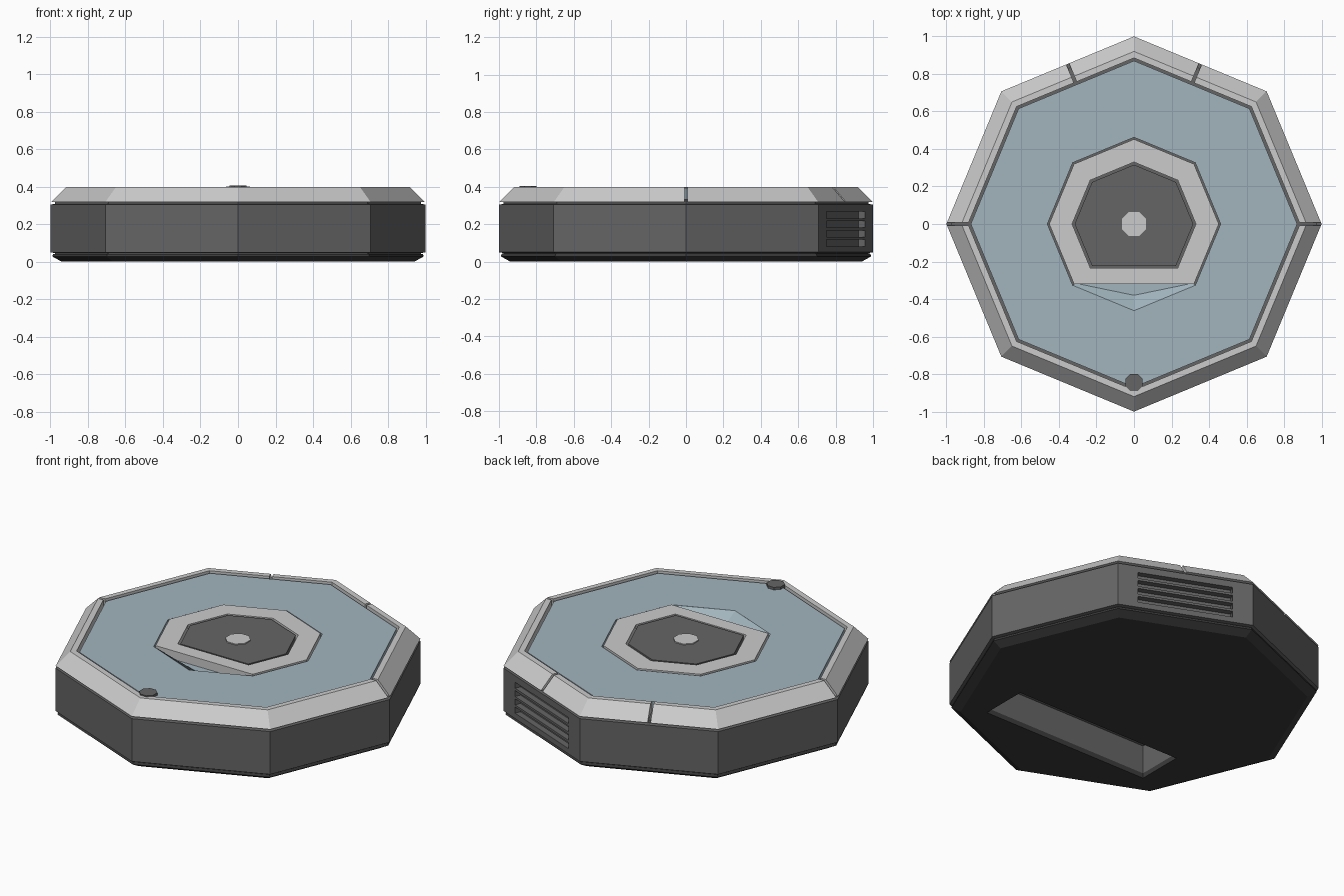
import bpy, bmesh
from math import sin, cos, pi
from mathutils import Vector

if "Cube" in bpy.data.objects:
    bpy.data.objects.remove(bpy.data.objects["Cube"])

OCT = [-pi / 2 + i * pi / 4 for i in range(8)]   # corner 0 points to the front
HEPT = OCT[1:]                                   # octagon with the front corner cut off
TURNED = [a + pi / 8 for a in OCT]


def material(name, r, g, b):
    m = bpy.data.materials.new(name)
    m.diffuse_color = (r, g, b, 1)
    m.use_nodes = True
    m.node_tree.nodes["Principled BSDF"].inputs["Base Color"].default_value = m.diffuse_color
    return m


DARK = material("dark_grey", 0.13, 0.13, 0.13)
BLACK = material("base_black", 0.045, 0.045, 0.045)
BLUE = material("blue_grey", 0.36, 0.46, 0.51)


def finish(name, bm, mat=None):
    bmesh.ops.recalc_face_normals(bm, faces=bm.faces)
    me = bpy.data.meshes.new(name)
    bm.to_mesh(me)
    bm.free()
    ob = bpy.data.objects.new(name, me)
    bpy.context.collection.objects.link(ob)
    if mat:
        me.materials.append(mat)
    return ob


def lathe(name, profile, mat=None, angles=OCT, ring=False, centre=(0, 0)):
    """Sweep (radius, z) points round the corner angles; capped solid or closed ring."""
    bm = bmesh.new()
    n = len(angles)
    loops = [[bm.verts.new((centre[0] + r * cos(a), centre[1] + r * sin(a), z))
              for a in angles] for r, z in profile]
    pairs = list(zip(loops, loops[1:]))
    if ring:
        pairs.append((loops[-1], loops[0]))
    else:
        bm.faces.new(loops[0])
        bm.faces.new(loops[-1])
    for lo, hi in pairs:
        for i in range(n):
            j = (i + 1) % n
            bm.faces.new((lo[i], lo[j], hi[j], hi[i]))
    return finish(name, bm, mat)


def cutter(loc, size, angle=0.0):
    bm = bmesh.new()
    bmesh.ops.create_cube(bm, size=1)
    ob = finish("cutter", bm)
    ob.location, ob.scale, ob.rotation_euler = loc, size, (0, 0, angle)
    ob.hide_render = True
    return ob


def cut(target, cutters):
    bpy.context.view_layer.objects.active = target
    for c in cutters:
        m = target.modifiers.new("cut", 'BOOLEAN')
        m.operation, m.solver, m.object = 'DIFFERENCE', 'EXACT', c
        bpy.ops.object.modifier_apply(modifier=m.name)
        bpy.data.objects.remove(c)


# Main body with recessed seams above and below
body = lathe("body", [(0.975, 0.03), (0.975, 0.046), (1, 0.05), (1, 0.305),
                      (0.975, 0.308), (0.975, 0.325), (0.90, 0.335)], DARK)
# Side vent slots on the back right face, and the brush bay underneath
a = 3 * pi / 8
ap = cos(pi / 8)
vents = [cutter((ap * cos(a), ap * sin(a), 0.10 + i * 0.0495), (0.07, 0.535, 0.036), a)
         for i in range(4)]
bay_size = (1.10, 0.28, 0.4)
cut(body, vents + [cutter((0, -0.44, 0.0), bay_size)])

# Base plate
base = lathe("base_plate", [(0.94, 0), (0.99, 0.028), (0.985, 0.042)], BLACK)
cut(base, [cutter((0, -0.44, 0.0), bay_size)])

# Bevelled top rim with four thin seams
rim = lathe("top_rim", [(1, 0.318), (0.92, 0.398), (0.885, 0.398),
                        (0.885, 0.33), (0.95, 0.318)], ring=True)
cut(rim, [cutter((0.95 * r * cos(t), 0.95 * r * sin(t), 0.36), (0.3, 0.016, 0.2), t)
          for t, r in ((0, 1), (pi, 1), (3 * pi / 8, ap), (5 * pi / 8, ap))])

# Top panel with an octagonal opening
lathe("top_panel", [(0.87, 0.33), (0.87, 0.39), (0.462, 0.39), (0.462, 0.33)],
      BLUE, ring=True)

# Centre ring, hub and cap
lathe("centre_ring", [(0.452, 0.33), (0.452, 0.395), (0.33, 0.395), (0.33, 0.33)],
      angles=HEPT, ring=True)
lathe("centre_hub", [(0.316, 0.33), (0.316, 0.394)], DARK, angles=HEPT)
lathe("centre_cap", [(0.07, 0.38), (0.07, 0.40)], angles=TURNED)

# Sloped finger recess in front of the ring
bm = bmesh.new()
k = 0.327
v = [bm.verts.new(p) for p in ((-k, -k, 0.39), (0, -0.462, 0.39), (k, -k, 0.39),
                               (-0.315, -0.315, 0.345), (0, -0.38, 0.345),
                               (0.315, -0.315, 0.345))]
for f in ((0, 1, 4, 3), (1, 2, 5, 4), (3, 4, 5)):
    bm.faces.new([v[i] for i in f])
recess = finish("finger_recess", bm, BLUE)
if recess.data.polygons[2].normal.z < 0:
    recess.data.flip_normals()

# Front button
lathe("front_button", [(0.05, 0.37), (0.05, 0.405)], DARK, angles=TURNED,
      centre=(0, -0.845))
